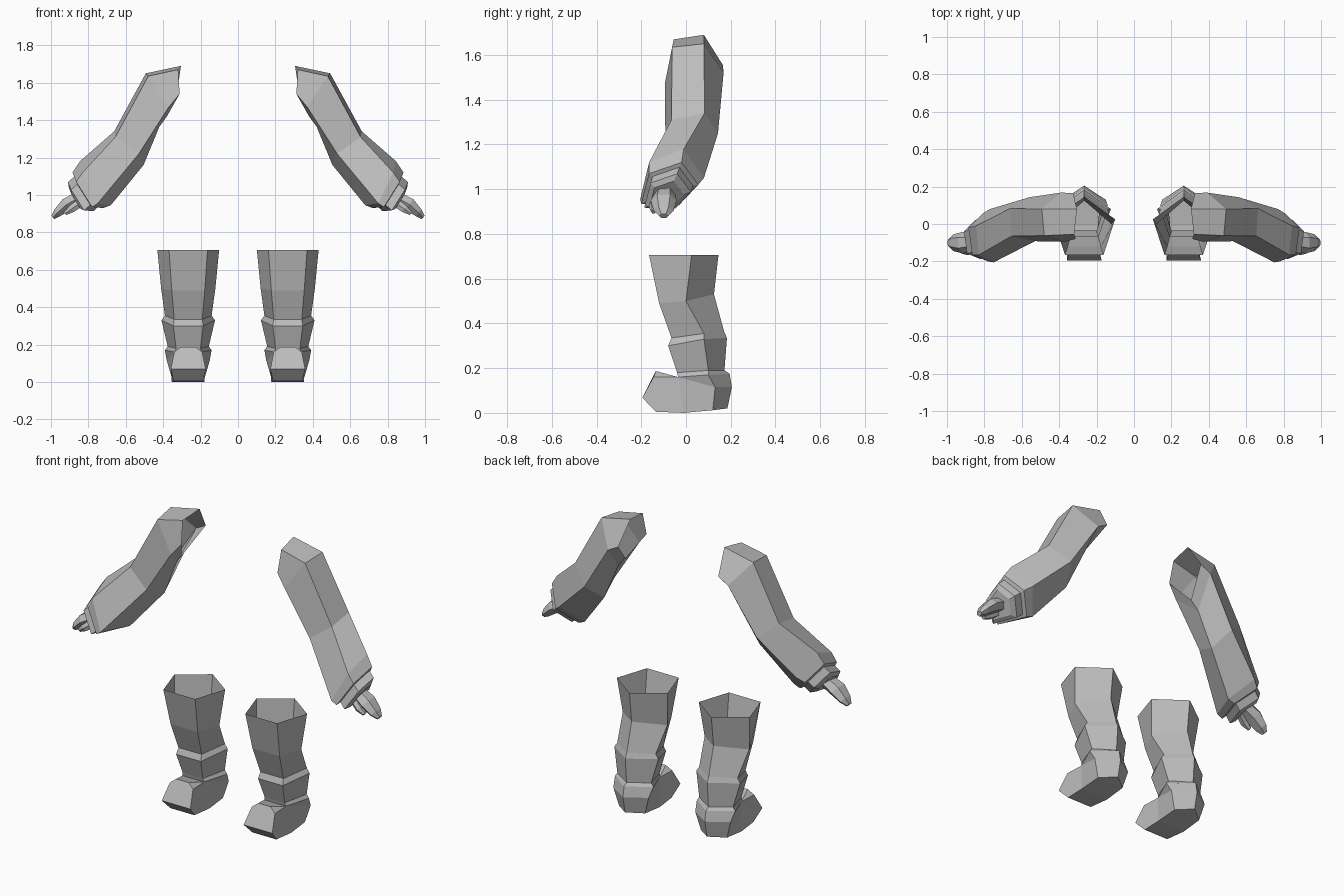
import bpy, bmesh
from mathutils import Vector

if "Cube" in bpy.data.objects:
    bpy.data.objects.remove(bpy.data.objects["Cube"])

grey = bpy.data.materials.new("plain_grey")
grey.diffuse_color = (0.5, 0.5, 0.5, 1)
grey.use_nodes = True
grey.node_tree.nodes["Principled BSDF"].inputs["Base Color"].default_value = grey.diffuse_color


def loft(bm, rings, cap_start=False, cap_end=False):
    """Skin a list of equal-sized closed rings, return the vertex rings."""
    vr = [[bm.verts.new(p) for p in r] for r in rings]
    for a, b in zip(vr, vr[1:]):
        n = len(a)
        for i in range(n):
            bm.faces.new((a[i], a[(i + 1) % n], b[(i + 1) % n], b[i]))
    if cap_start:
        bm.faces.new(vr[0])
    if cap_end:
        bm.faces.new(vr[-1])
    return vr


def finish(bm, name, side):
    """Write the mesh for one side (+1 right, -1 left)."""
    for v in bm.verts:
        v.co.x *= side
    bmesh.ops.recalc_face_normals(bm, faces=bm.faces)
    me = bpy.data.meshes.new(name)
    bm.to_mesh(me)
    bm.free()
    me.materials.append(grey)
    ob = bpy.data.objects.new(("right_" if side > 0 else "left_") + name, me)
    bpy.context.collection.objects.link(ob)


# Leg rings: front half width, y, z; side half width, y, z; back y, z
LEG = [
    (.103, -.165, .705, .165, .025, .705, .145, .705),
    (.088, -.12, .49, .145, 0, .50, .125, .53),
    (.075, -.065, .335, .125, .08, .355, .17, .365),
    (.08, -.08, .30, .143, .08, .33, .183, .335),
    (.065, -.04, .18, .11, .10, .19, .172, .19),
    (.07, -.035, .16, .125, .10, .17, .195, .175),
]
LEG_X = .266


def leg(side):
    bm = bmesh.new()
    rings = []
    for fw, fy, fz, sw, sy, sz, by, bz in LEG:
        rings.append([(LEG_X + x, y, z) for x, y, z in (
            (-fw, fy, fz), (fw, fy, fz), (sw, sy, sz), (0, by, bz), (-sw, sy, sz))])
    a, b, c, d, e = loft(bm, rings)[-1]

    # Foot: heel and toe points, mirrored pairs are (right, left)
    def pair(x, y, z):
        return [bm.verts.new((LEG_X + s * x, y, z)) for s in (1, -1)]
    heel_mid = bm.verts.new((LEG_X, .205, .115))
    heel_low = bm.verts.new((LEG_X, .185, .02))
    c1 = pair(.115, .13, .115)
    c2 = pair(.085, .12, .012)
    arch = pair(.088, -.01, 0)
    top = pair(.04, -.135, .187)
    shoulder = pair(.075, -.145, .16)
    nose = pair(.093, -.195, .068)
    tip = pair(.078, -.135, .005)
    for i, (front, flank) in enumerate(((b, c), (a, e))):
        for f in ((flank, d, heel_mid, c1[i]),
                  (c1[i], heel_mid, heel_low, c2[i]),
                  (front, flank, c1[i]),
                  (front, c1[i], c2[i], arch[i]),
                  (front, arch[i], tip[i], nose[i], shoulder[i]),
                  (front, shoulder[i], top[i])):
            bm.faces.new(f)
    for f in ((a, b, top[0], top[1]),
              (top[1], top[0], shoulder[0], nose[0], nose[1], shoulder[1]),
              (nose[1], nose[0], tip[0], tip[1]),
              (tip[1], tip[0], arch[0], arch[1]),
              (arch[1], arch[0], c2[0], c2[1]),
              (c2[1], c2[0], heel_low)):
        bm.faces.new(f)
    finish(bm, "leg", side)


# Arm rings: top front, top back, back, underside, front
ARM = [
    [(.32, -.055, 1.67), (.305, .08, 1.69), (.325, .165, 1.555), (.38, .02, 1.42), (.312, -.08, 1.54)],
    [(.48, -.062, 1.635), (.493, .08, 1.65), (.39, .168, 1.52), (.42, .03, 1.365), (.37, -.095, 1.47)],
    [(.655, -.065, 1.31), (.662, .083, 1.34), (.56, .143, 1.25), (.505, .04, 1.16), (.53, -.092, 1.22)],
    [(.83, -.165, 1.12), (.845, -.01, 1.18), (.77, .08, 1.05), (.68, -.03, .945), (.75, -.205, .955)],
    [(.865, -.165, 1.07), (.885, -.02, 1.12), (.81, .055, 1.02), (.72, -.03, .93), (.78, -.2, .935)],
]
AXIS = Vector((.74, -.2, -.64)).normalized()


def scaled(ring, k, shift):
    mid = sum((Vector(p) for p in ring), Vector()) / len(ring)
    return [mid + (Vector(p) - mid) * k + AXIS * shift for p in ring]


def arm(side):
    # Sleeve, wrist band and stepped cuff
    bm = bmesh.new()
    last = ARM[-1]
    cuff = [scaled(last, .82, .005), scaled(last, .82, .05), scaled(last, .6, .065)]
    loft(bm, ARM + cuff, cap_end=True)
    finish(bm, "arm", side)


def digit(name, side, path):
    """Tapered faceted digit; path holds centre, half width in y, half thickness."""
    bm = bmesh.new()
    up = Vector((.65, 0, .76))
    across = Vector((0, 1, 0))
    rings = []
    for mid, w, t in path:
        rings.append([Vector(mid) + across * w * u + up * t * v for u, v in
                      ((1, 0), (.5, 1), (-.5, 1), (-1, 0), (-.5, -1), (.5, -1))])
    loft(bm, rings, True, True)
    finish(bm, name, side)


for side in (1, -1):
    leg(side)
    arm(side)
    digit("hand", side, [((.85, -.095, .985), .045, .035),
                         ((.915, -.10, .95), .058, .035),
                         ((.965, -.10, .905), .045, .024),
                         ((.99, -.10, .88), .02, .012)])
    digit("thumb", side, [((.84, -.125, .96), .025, .022),
                          ((.89, -.145, .925), .022, .02),
                          ((.925, -.145, .90), .012, .01)])
